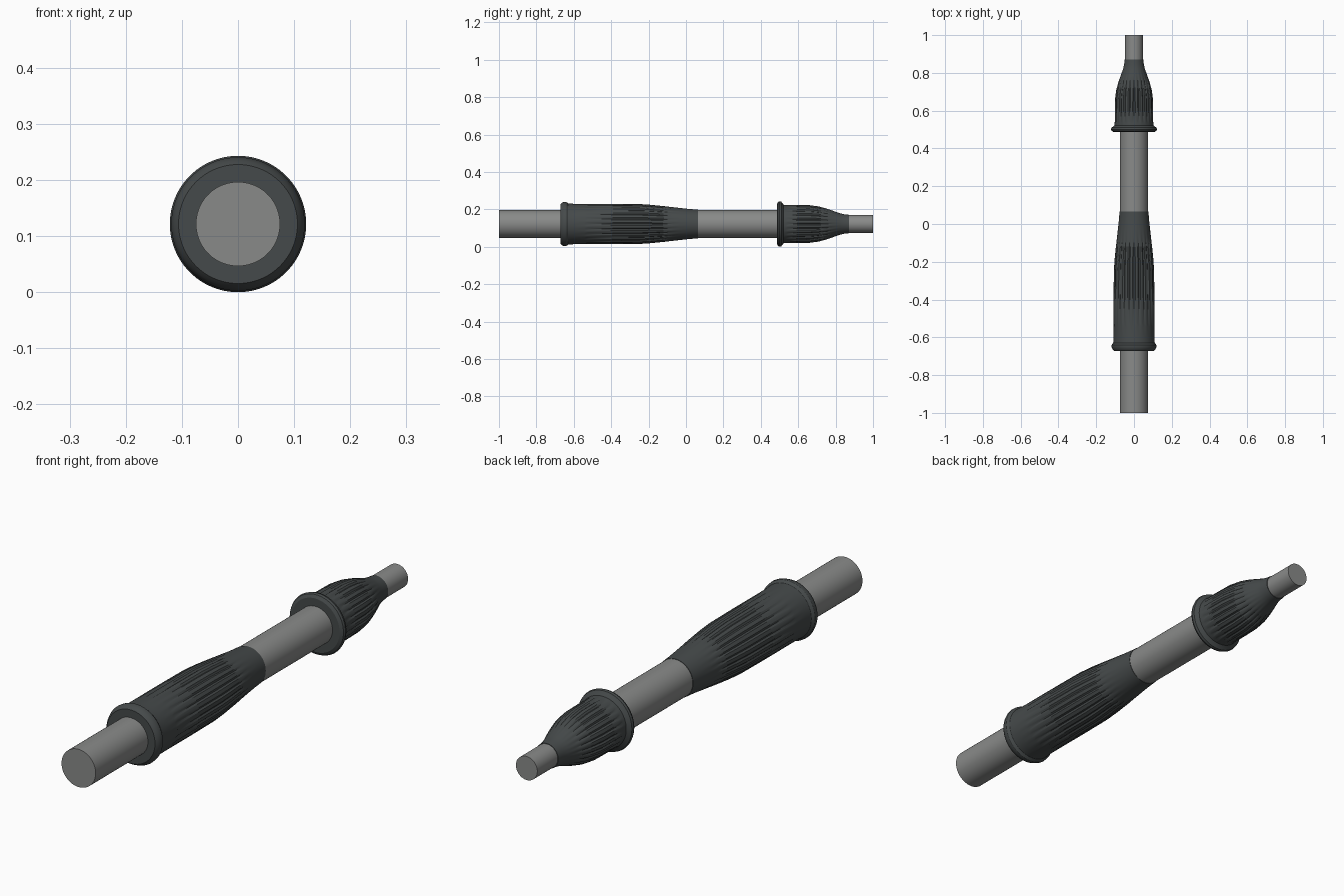
import bpy, bmesh, math

if "Cube" in bpy.data.objects:
    bpy.data.objects.remove(bpy.data.objects["Cube"])

ZC = 0.1215  # height of the shaft axis


def material(name, rgb):
    m = bpy.data.materials.new(name)
    m.diffuse_color = (*rgb, 1)
    m.use_nodes = True
    m.node_tree.nodes["Principled BSDF"].inputs["Base Color"].default_value = m.diffuse_color
    return m


metal = material("grey metal", (0.25, 0.255, 0.25))
rubber = material("dark rubber", (0.06, 0.068, 0.069))


def lathe(name, profile, mat, segs, ribs=0):
    """Spin (y, radius, groove depth) rings around the y axis, cap both ends."""
    bm = bmesh.new()
    rings = []
    for y, r, depth in profile:
        ring = []
        for i in range(segs):
            a = 2 * math.pi * i / segs
            # one vertex in each rib's span is pushed inward to cut a groove
            rr = r - (depth if ribs and i % (segs // ribs) == 0 else 0)
            ring.append(bm.verts.new((rr * math.cos(a), y, ZC + rr * math.sin(a))))
        rings.append(ring)
    for a, b in zip(rings, rings[1:]):
        for i in range(segs):
            j = (i + 1) % segs
            bm.faces.new((a[i], a[j], b[j], b[i]))
    bm.faces.new(rings[0])
    bm.faces.new(rings[-1])
    bmesh.ops.recalc_face_normals(bm, faces=bm.faces)
    me = bpy.data.meshes.new(name)
    bm.to_mesh(me)
    bm.free()
    me.materials.append(mat)
    ob = bpy.data.objects.new(name, me)
    bpy.context.collection.objects.link(ob)
    bpy.ops.object.select_all(action='DESELECT')
    ob.select_set(True)
    bpy.context.view_layer.objects.active = ob
    bpy.ops.object.shade_smooth_by_angle(angle=math.radians(30))
    return ob


# Thick shaft and thin tip shaft
lathe("main_shaft", [(-1, 0.075, 0), (0.55, 0.075, 0)], metal, 48)
lathe("tip_shaft", [(0.54, 0.047, 0), (1, 0.047, 0)], metal, 48)

# Long tapered grip boot with rear flange and lengthwise grooves
lathe("long_boot", [
    (-0.672, 0.078, 0), (-0.672, 0.106, 0), (-0.664, 0.113, 0), (-0.650, 0.119, 0),
    (-0.640, 0.118, 0), (-0.630, 0.110, 0), (-0.600, 0.108, 0), (-0.545, 0.108, 0),
    (-0.525, 0.108, 0.004), (-0.38, 0.108, 0.005), (-0.25, 0.107, 0.005),
    (-0.19, 0.103, 0.005), (-0.12, 0.096, 0.004), (-0.07, 0.090, 0.002),
    (-0.03, 0.0855, 0), (0.02, 0.080, 0), (0.065, 0.0765, 0),
], rubber, 96, 24)

# Short boot with thin flange, stepping down to the tip shaft
lathe("short_boot", [
    (0.486, 0.076, 0), (0.486, 0.106, 0), (0.493, 0.118, 0), (0.501, 0.1215, 0),
    (0.510, 0.119, 0), (0.516, 0.110, 0), (0.522, 0.103, 0), (0.535, 0.102, 0),
    (0.545, 0.102, 0.004), (0.60, 0.102, 0.005), (0.66, 0.101, 0.005),
    (0.71, 0.094, 0.005), (0.75, 0.083, 0.004), (0.785, 0.071, 0.001),
    (0.82, 0.058, 0), (0.845, 0.052, 0), (0.872, 0.049, 0),
], rubber, 96, 24)
